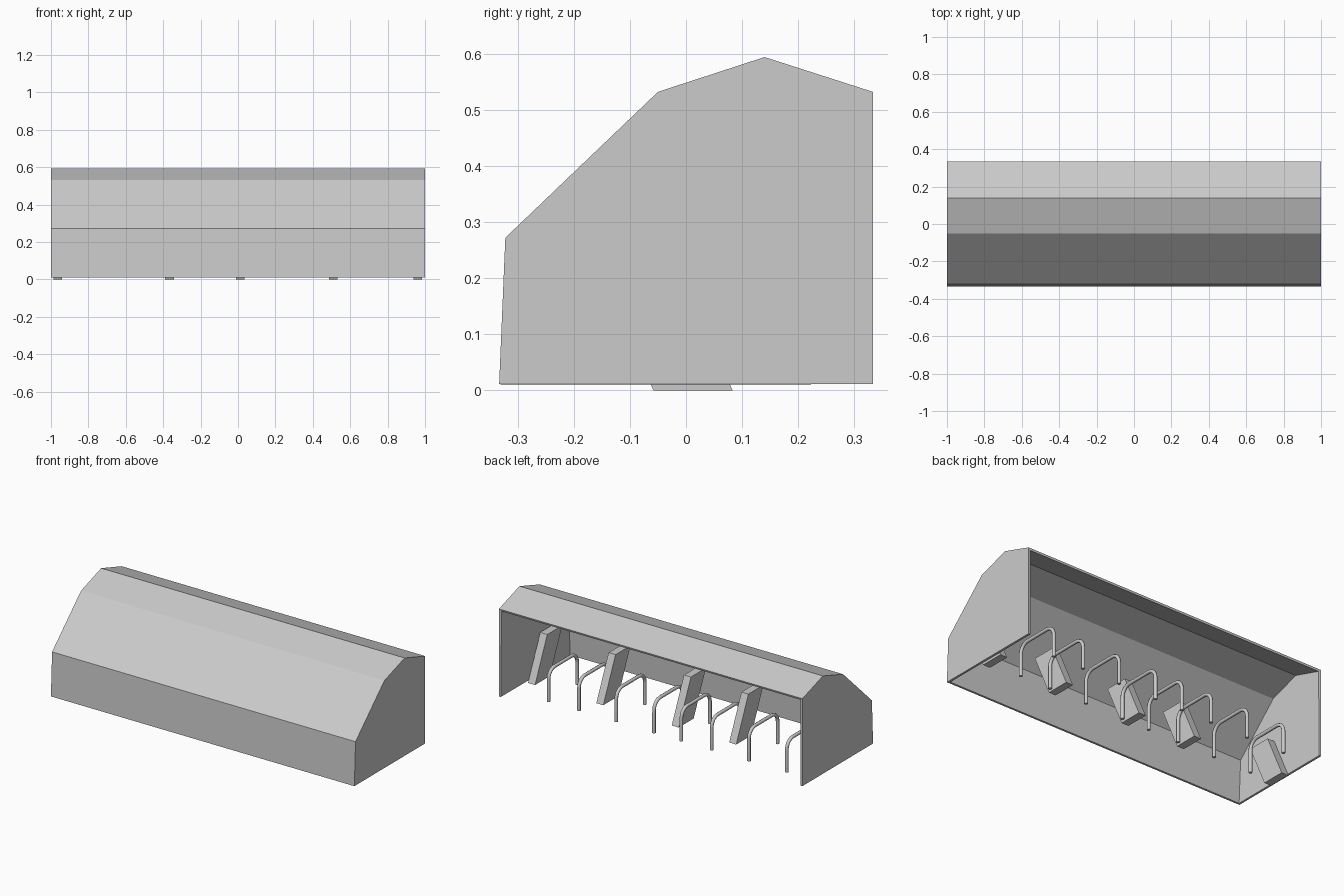
import bpy, bmesh, math
from mathutils import Vector

if "Cube" in bpy.data.objects:
    bpy.data.objects.remove(bpy.data.objects["Cube"])


def link(name, bm):
    mesh = bpy.data.meshes.new(name)
    bm.to_mesh(mesh)
    bm.free()
    ob = bpy.data.objects.new(name, mesh)
    bpy.context.collection.objects.link(ob)
    return ob


def prism(name, profile, x0, x1, skip=()):
    """Extrude a y-z profile along x; skip lists profile edges left open."""
    bm = bmesh.new()
    a = [bm.verts.new((x0, y, z)) for y, z in profile]
    b = [bm.verts.new((x1, y, z)) for y, z in profile]
    n = len(profile)
    bm.faces.new(a)
    bm.faces.new(b)
    for i in range(n):
        j = (i + 1) % n
        if i not in skip:
            bm.faces.new((a[i], a[j], b[j], b[i]))
    # orient every face away from the middle of the prism
    centre = Vector(((x0 + x1) / 2, sum(p[0] for p in profile) / n,
                     sum(p[1] for p in profile) / n))
    for f in bm.faces:
        f.normal_update()
        if f.normal.dot(f.calc_center_median() - centre) < 0:
            f.normal_flip()
    return link(name, bm)


# Shelter shell: front wall, folded roof and end walls, open at back and bottom
outline = [(-0.333, 0.011), (-0.322, 0.272), (-0.05, 0.532),
           (0.14, 0.594), (0.333, 0.532), (0.333, 0.011)]
shell = prism("shelter_shell", outline, -1, 1, skip=(4, 5))
solid = shell.modifiers.new("thickness", 'SOLIDIFY')
solid.thickness = 0.013
solid.offset = -1
solid.use_even_offset = True

# Leaning boards standing on the ground
board = [(-0.058, 0), (0.083, 0), (-0.032, 0.257), (-0.173, 0.257)]
for i, x in enumerate((-0.963, -0.366, 0.013, 0.51, 0.96)):
    prism(f"leaning_board_{i + 1}", board, x - 0.023, x + 0.023)


# Tubular rack hoops with rounded upper corners
def hoop(name, x, y0=-0.037, y1=0.232, top=0.2, r=0.055):
    path = [(y0, 0.011)]
    for cy, start in ((y0 + r, 180), (y1 - r, 90)):
        for k in range(6):
            t = math.radians(start - 18 * k)
            path.append((cy + r * math.cos(t), top - r + r * math.sin(t)))
    path.append((y1, 0.011))
    curve = bpy.data.curves.new(name, 'CURVE')
    curve.dimensions = '3D'
    curve.bevel_depth = 0.01
    curve.bevel_resolution = 2
    curve.use_fill_caps = True
    spline = curve.splines.new('POLY')
    spline.points.add(len(path) - 1)
    for p, (y, z) in zip(spline.points, path):
        p.co = (x, y, z, 1)
    ob = bpy.data.objects.new(name, curve)
    bpy.context.collection.objects.link(ob)


# Two groups of four hoops
for g in range(2):
    for i, x in enumerate((0.743, 0.543, 0.297, 0.048)):
        hoop(f"rack_hoop_{g * 4 + i + 1}", x - 0.875 * g)
